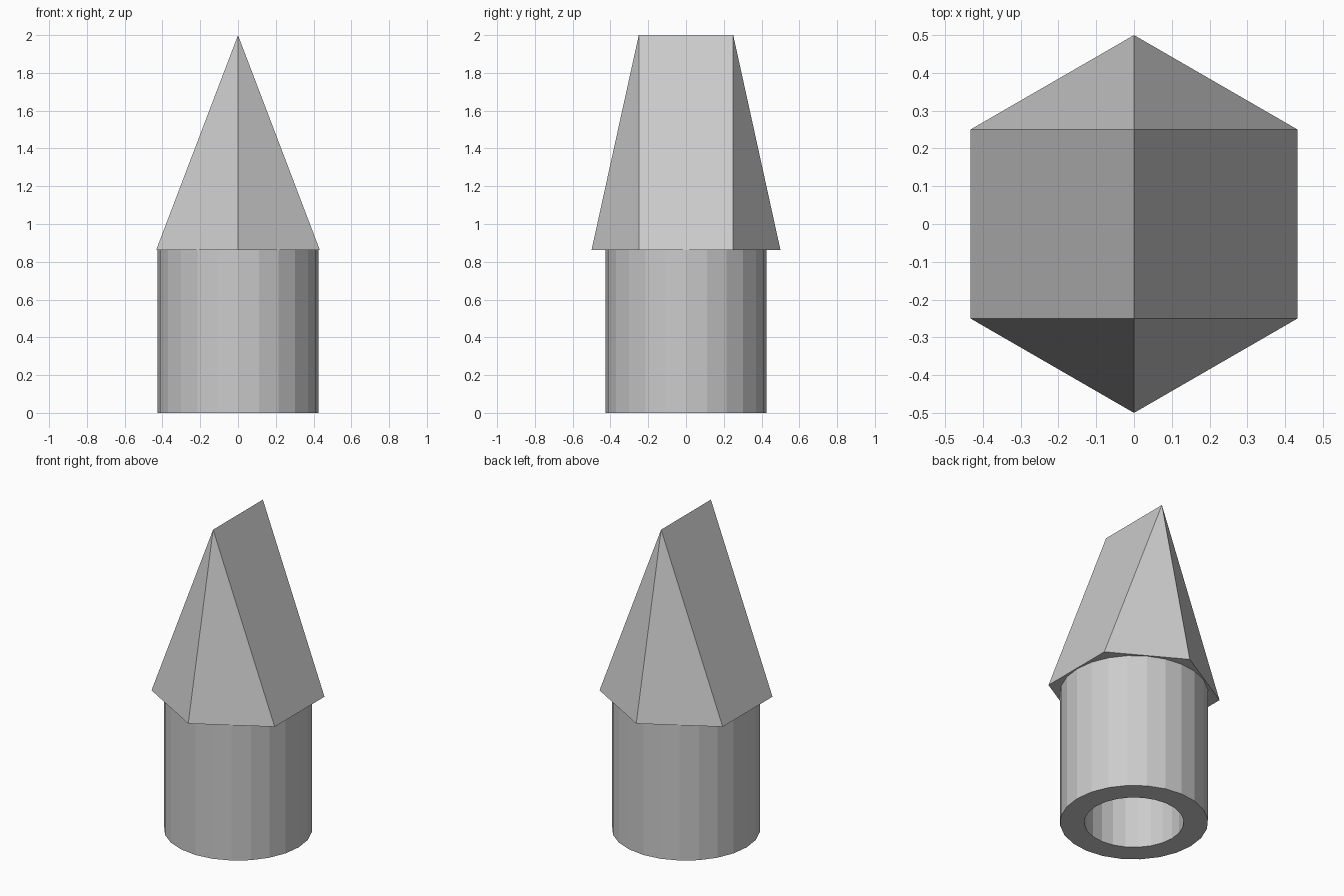
import bpy
import bmesh
import math

cube = bpy.data.objects.get("Cube")
if cube:
    bpy.data.objects.remove(cube, do_unlink=True)

JOINT = 0.863    # height where the post meets the cap
TOP = 2.0
OUTER, INNER = 0.427, 0.287
SEGMENTS = 24

grey = bpy.data.materials.new("light grey")
grey.use_nodes = True
colour = (0.6, 0.6, 0.6, 1.0)
grey.diffuse_color = colour
grey.node_tree.nodes["Principled BSDF"].inputs["Base Color"].default_value = colour


def add_object(name, bm):
    bmesh.ops.recalc_face_normals(bm, faces=bm.faces)
    mesh = bpy.data.meshes.new(name)
    bm.to_mesh(mesh)
    bm.free()
    mesh.materials.append(grey)
    obj = bpy.data.objects.new(name, mesh)
    bpy.context.collection.objects.link(obj)
    return obj


def ring(bm, radius, z, count, start=0.0):
    step = 2 * math.pi / count
    return [bm.verts.new((radius * math.cos(start + i * step),
                          radius * math.sin(start + i * step), z))
            for i in range(count)]


# Hollow round post: four rings joined into a closed tube wall
bm = bmesh.new()
rings = [ring(bm, r, z, SEGMENTS) for r, z in
         ((OUTER, 0), (OUTER, JOINT), (INNER, JOINT), (INNER, 0))]
for k in range(4):
    a, b = rings[k], rings[(k + 1) % 4]
    for i in range(SEGMENTS):
        j = (i + 1) % SEGMENTS
        bm.faces.new((a[i], a[j], b[j], b[i]))
add_object("hollow_post", bm)

# Hexagonal cap whose six sides rise to a short ridge along y
bm = bmesh.new()
base = ring(bm, 0.5, JOINT, 6, math.radians(30))
back = bm.verts.new((0, 0.25, TOP))
front = bm.verts.new((0, -0.25, TOP))
peaks = [back, back, back, front, front, front]
bm.faces.new(base)
for i in range(6):
    j = (i + 1) % 6
    corners = [base[i], base[j], peaks[j]]
    if peaks[i] is not peaks[j]:
        corners.append(peaks[i])
    bm.faces.new(corners)
add_object("ridged_hex_cap", bm)
